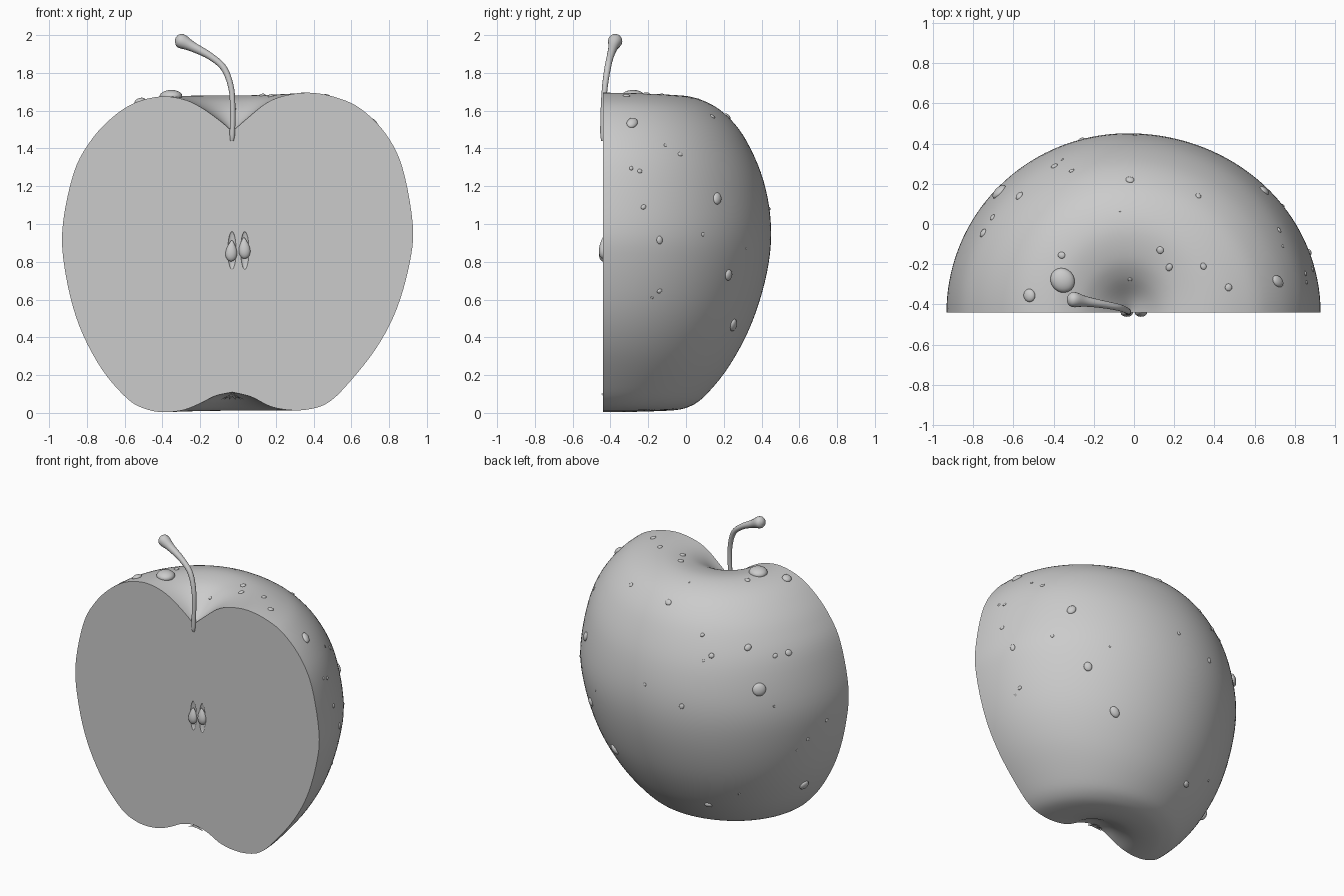
import bpy, bmesh, math, random
from mathutils import Vector, Matrix
from mathutils.bvhtree import BVHTree

if "Cube" in bpy.data.objects:
    bpy.data.objects.remove(bpy.data.objects["Cube"])

random.seed(4)
AX, CUT = -0.03, -0.44          # core axis x, cut plane y

def finish(bm, name, angle=35):
    bmesh.ops.recalc_face_normals(bm, faces=bm.faces)
    me = bpy.data.meshes.new(name)
    bm.to_mesh(me)
    bm.free()
    ob = bpy.data.objects.new(name, me)
    bpy.context.collection.objects.link(ob)
    smooth(ob, angle)
    return ob

def smooth(ob, angle=35):
    bpy.ops.object.select_all(action='DESELECT')
    ob.select_set(True)
    bpy.context.view_layer.objects.active = ob
    bpy.ops.object.shade_smooth_by_angle(angle=math.radians(angle))

def spline(pts, sub):
    """Catmull-Rom resampling of a point list."""
    pts = [Vector(p) for p in pts]
    out = []
    for i in range(len(pts) - 1):
        b, c = pts[i], pts[i + 1]
        a = pts[i - 1] if i else 2 * b - c
        d = pts[i + 2] if i + 2 < len(pts) else 2 * c - b
        for k in range(sub):
            t = k / sub
            out.append(0.5 * (2*b + (c - a)*t + (2*a - 5*b + 4*c - d)*t*t
                              + (3*b - a - 3*c + d)*t**3))
    return out + [pts[-1]]

# Half apple: right, back and left profiles blended around the axis
right = [(0, 1.49), (.08, 1.56), (.18, 1.64), (.28, 1.68), (.41, 1.695), (.55, 1.67),
         (.68, 1.61), (.81, 1.48), (.90, 1.30), (.955, 1.0), (.94, .80), (.87, .55),
         (.76, .34), (.60, .14), (.50, .05), (.40, .018), (.30, .015), (.20, .035),
         (.10, .085), (0, .11)]
back = [(0, 1.49), (.08, 1.54), (.18, 1.62), (.28, 1.665), (.42, 1.68), (.55, 1.645),
        (.66, 1.57), (.76, 1.44), (.85, 1.23), (.89, .99), (.87, .75), (.79, .48),
        (.67, .25), (.54, .09), (.45, .03), (.35, .012), (.25, .02), (.17, .05),
        (.09, .09), (0, .11)]
left = [(0, 1.49), (.07, 1.55), (.17, 1.62), (.26, 1.66), (.38, 1.675), (.52, 1.64),
        (.64, 1.56), (.75, 1.44), (.84, 1.27), (.90, .97), (.88, .72), (.81, .46),
        (.69, .23), (.55, .07), (.45, .018), (.36, .004), (.26, .015), (.17, .05),
        (.09, .09), (0, .11)]
R, B, L = (spline(p, 5) for p in (right, back, left))
N = 72
bm = bmesh.new()
top = bm.verts.new((AX, CUT, 1.49))
bot = bm.verts.new((AX, CUT, .11))
cols = []
for j in range(N + 1):
    a = math.pi * j / N
    c, s = math.cos(a), math.sin(a)
    col = []
    for r, b, l in zip(R[1:-1], B[1:-1], L[1:-1]):
        p = (r if c > 0 else l) * c * c + b * s * s
        col.append(bm.verts.new((AX + p.x * c, CUT + p.x * s, p.y)))
    cols.append(col)
for p, q in zip(cols, cols[1:]):
    bm.faces.new((top, p[0], q[0]))
    bm.faces.new((bot, q[-1], p[-1]))
    for i in range(len(p) - 1):
        bm.faces.new((p[i], p[i + 1], q[i + 1], q[i]))
bm.faces.new([top] + cols[0] + [bot] + cols[-1][::-1])
bmesh.ops.recalc_face_normals(bm, faces=bm.faces)
tree = BVHTree.FromBMesh(bm)
apple = finish(bm, "half_apple")

# Shallow seed hollows in the cut face
bm = bmesh.new()
for x in (-.032, .036):
    bmesh.ops.create_uvsphere(bm, u_segments=24, v_segments=16, radius=1,
        matrix=Matrix.Translation((x, CUT, .86)) @ Matrix.Diagonal((.022, .012, .1, 1)))
cutter = finish(bm, "hollow_cutter")
cutter.hide_render = True
mod = apple.modifiers.new("hollows", 'BOOLEAN')
mod.operation, mod.solver, mod.object = 'DIFFERENCE', 'EXACT', cutter
bpy.context.view_layer.objects.active = apple
bpy.ops.object.modifier_apply(modifier=mod.name)
bpy.data.objects.remove(cutter)
smooth(apple)

# Seeds: teardrops with the point upward
for name, x, z, tilt in (("seed_left", -.035, .858, .05), ("seed_right", .034, .872, -.05)):
    bm = bmesh.new()
    bmesh.ops.create_uvsphere(bm, u_segments=24, v_segments=16, radius=1)
    for v in bm.verts:
        k = 1 - .4 * v.co.z - .15 * v.co.z ** 2
        v.co = Vector((v.co.x * .029 * k, v.co.y * .02 * k, v.co.z * .056))
    bm.transform(Matrix.Translation((x, CUT, z)) @ Matrix.Rotation(tilt, 4, 'Y'))
    finish(bm, name, 60)

# Stem: swept tube, thick at the tip
path = spline([(-.032, -.44, 1.44, .009), (-.03, -.44, 1.48, .014), (-.028, -.438, 1.6, .014),
               (-.036, -.43, 1.72, .015), (-.075, -.415, 1.825, .017),
               (-.15, -.4, 1.89, .019), (-.24, -.385, 1.938, .026),
               (-.295, -.376, 1.966, .038), (-.318, -.372, 1.976, .031),
               (-.33, -.37, 1.98, .012)], 6)
bm = bmesh.new()
rings = []
for i, p in enumerate(path):
    t = (path[min(i + 1, len(path) - 1)] - path[max(i - 1, 0)]).to_3d().normalized()
    u = Vector((0, 1, 0)).cross(t).normalized()
    w = t.cross(u)
    rings.append([bm.verts.new(p.to_3d() + p.w * (u * math.cos(a) + w * math.sin(a)))
                  for a in (2 * math.pi * k / 16 for k in range(16))])
for p, q in zip(rings, rings[1:]):
    for k in range(16):
        bm.faces.new((p[k], p[k - 1], q[k - 1], q[k]))
bm.faces.new(rings[0])
bm.faces.new(rings[-1])
finish(bm, "stem", 60)

# Calyx: little dried sepals hanging under the core
bm = bmesh.new()
for k in range(6):
    a = math.pi * (k + .5) / 6
    out = Vector((math.cos(a), math.sin(a), -.45)).normalized()
    m = (Matrix.Translation(Vector((AX, CUT + .005, .1)) + out * .035)
         @ out.to_track_quat('Z', 'Y').to_matrix().to_4x4() @ Matrix.Diagonal((1, .35, 1, 1)))
    bmesh.ops.create_cone(bm, cap_ends=True, segments=8, radius1=.014, radius2=.001,
                          depth=.07, matrix=m)
finish(bm, "calyx")

# Water drops, placed by casting rays along three directions
A, E = math.radians(35), math.radians(25)
D = Vector((-math.sin(A) * math.cos(E), math.cos(A) * math.cos(E), math.sin(E)))
U_AXIS = Vector((-math.cos(A), -math.sin(A), 0))
V_AXIS = D.cross(U_AXIS)
from_top = [(-.355, -.28, .066), (-.52, -.355, .034), (-.75, -.045, .021), (-.57, .14, .023),
            (-.31, .265, .014), (-.02, .22, .02), (-.07, .065, .006), (-.36, -.155, .017),
            (.13, -.13, .019), (.175, -.215, .019), (-.02, -.275, .011), (.345, -.21, .017),
            (.47, -.315, .018), (.32, .14, .015), (.74, -.11, .009), (.715, -.285, .034)]
from_right = [(-.03, 1.37, .014), (-.29, 1.295, .011), (-.245, 1.28, .013),
              (-.225, 1.09, .014), (.165, 1.135, .031), (-.14, .915, .02), (.09, .945, .011),
              (.225, .73, .03), (-.14, .645, .014), (-.18, .61, .007), (.25, .465, .034),
              (.32, .87, .006)]
from_back = [(-.304, .547, .017), (-.534, .683, .012), (.46, .056, .036), (-.137, -.068, .024),
             (.056, 0, .008), (.416, .273, .008), (.484, .342, .012), (.602, .46, .013),
             (.273, .547, .008), (.18, .652, .043), (-.118, .863, .017), (-.168, .832, .008),
             (.28, .863, .017)]
rays = [(Vector((a, b, 5)), Vector((0, 0, 1)), r) for a, b, r in from_top]
rays += [(Vector((5, a, b)), Vector((1, 0, 0)), r) for a, b, r in from_right]
if V_AXIS.z < 0:
    V_AXIS = -V_AXIS
rays += [(Vector((AX, CUT, 0)) + a * U_AXIS + b * V_AXIS + 5 * D, D, r) for a, b, r in from_back]
bm = bmesh.new()
for origin, d, r in rays:
    hit, n, _, _ = tree.ray_cast(origin, -d)
    if hit is None:
        continue
    m = (Matrix.Translation(hit) @ n.to_track_quat('Z', 'Y').to_matrix().to_4x4()
         @ Matrix.Rotation(random.uniform(0, 3), 4, 'Z')
         @ Matrix.Diagonal((r * random.uniform(.95, 1.1), r * random.uniform(.8, 1), r * .5, 1)))
    bmesh.ops.create_icosphere(bm, subdivisions=3, radius=1, matrix=m)
finish(bm, "water_drops", 60)
